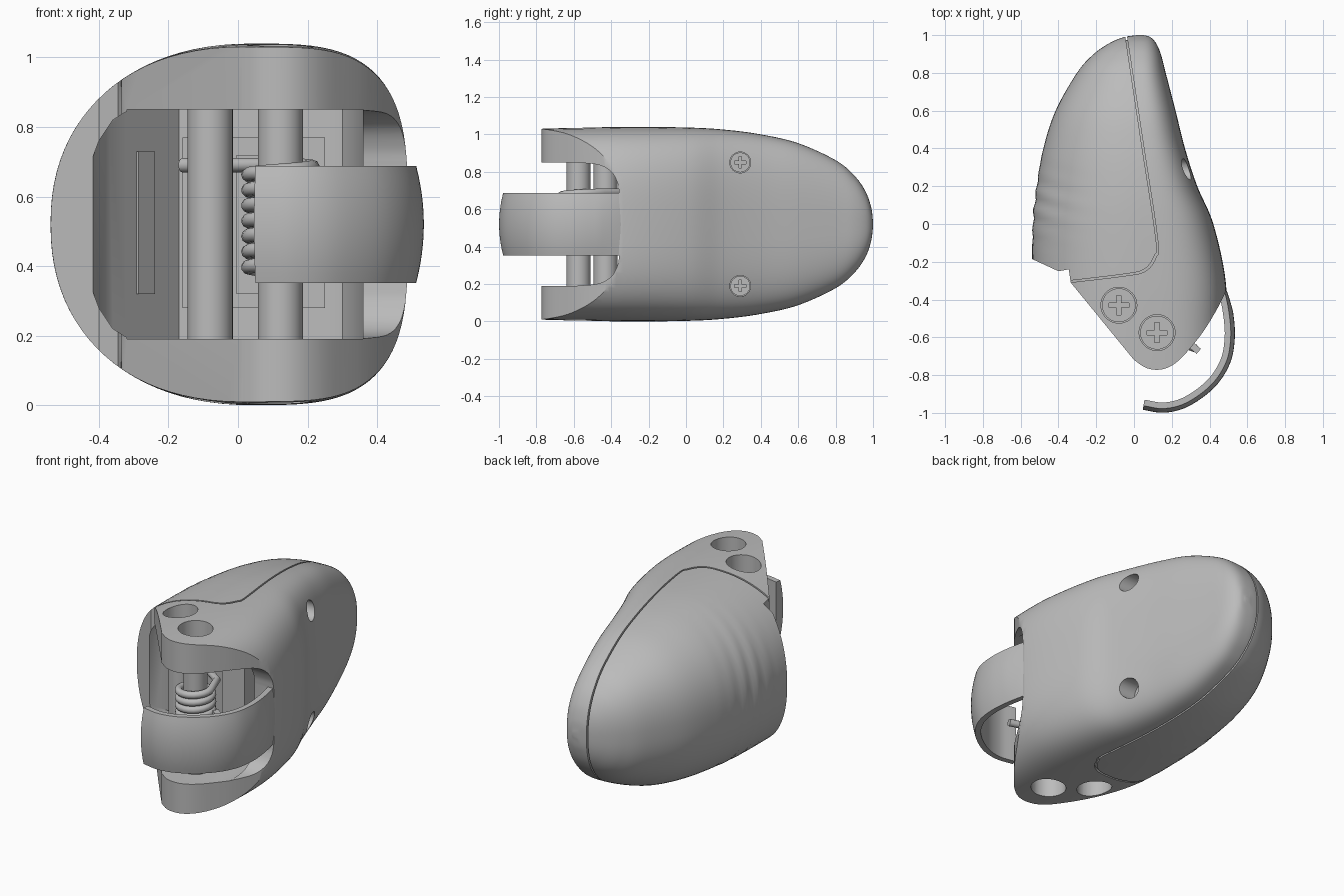
import bpy, bmesh
from math import sin, cos, pi, radians, exp
from mathutils import Matrix, Vector

if "Cube" in bpy.data.objects:
    bpy.data.objects.remove(bpy.data.objects["Cube"])

MID = 0.52  # height of the symmetry plane
grey = bpy.data.materials.new("plain grey")
grey.use_nodes = True
grey.diffuse_color = (0.5, 0.5, 0.5, 1)
grey.node_tree.nodes["Principled BSDF"].inputs["Base Color"].default_value = grey.diffuse_color


def make(name, bm):
    bmesh.ops.recalc_face_normals(bm, faces=bm.faces)
    mesh = bpy.data.meshes.new(name)
    bm.to_mesh(mesh)
    bm.free()
    mesh.materials.append(grey)
    ob = bpy.data.objects.new(name, mesh)
    bpy.context.collection.objects.link(ob)
    return ob


def activate(ob):
    bpy.ops.object.select_all(action='DESELECT')
    ob.select_set(True)
    bpy.context.view_layer.objects.active = ob


def smooth(ob, angle=35):
    activate(ob)
    bpy.ops.object.shade_smooth_by_angle(angle=radians(angle))


def loft(name, rings):
    bm = bmesh.new()
    loops = [[bm.verts.new(p) for p in r] for r in rings]
    n = len(loops[0])
    for a, b in zip(loops, loops[1:]):
        for i in range(n):
            bm.faces.new((a[i], a[(i + 1) % n], b[(i + 1) % n], b[i]))
    bm.faces.new(loops[0])
    bm.faces.new(loops[-1])
    return make(name, bm)


def prism(name, axis, pts, low, high):
    """Extrude a flat outline along the x, y or z axis."""
    place = {'X': lambda u, v, w: (w, u, v), 'Y': lambda u, v, w: (u, w, v),
             'Z': lambda u, v, w: (u, v, w)}[axis]
    return loft(name, [[place(u, v, w) for u, v in pts] for w in (low, high)])


def box(name, size, matrix):
    bm = bmesh.new()
    bmesh.ops.create_cube(bm, size=1, matrix=matrix @ Matrix.Diagonal((*size, 1)))
    return make(name, bm)


def cylinder(name, radius, length, matrix, sides=40):
    bm = bmesh.new()
    bmesh.ops.create_cone(bm, cap_ends=True, segments=sides, radius1=radius,
                          radius2=radius, depth=length, matrix=matrix)
    return make(name, bm)


def boolean(ob, cutter, operation='DIFFERENCE'):
    mod = ob.modifiers.new("cut", 'BOOLEAN')
    mod.object, mod.operation, mod.solver = cutter, operation, 'EXACT'
    activate(ob)
    bpy.ops.object.modifier_apply(modifier=mod.name)
    bpy.data.objects.remove(cutter)


def spline(keys, steps):
    """Catmull-Rom curve through the given tuples."""
    k = [Vector(p) for p in keys]
    k = [k[0] * 2 - k[1]] + k + [k[-1] * 2 - k[-2]]
    out = []
    for a, b, c, d in zip(k, k[1:], k[2:], k[3:]):
        for s in range(steps):
            t = s / steps
            out.append(0.5 * (2 * b + (c - a) * t + (2 * a - 5 * b + 4 * c - d) * t * t
                              + (3 * b - a - 3 * c + d) * t ** 3))
    return out + [k[-2]]


def tube(name, points, radius):
    curve = bpy.data.curves.new(name, 'CURVE')
    curve.dimensions, curve.bevel_depth, curve.bevel_resolution = '3D', radius, 3
    curve.use_fill_caps = True
    sp = curve.splines.new('POLY')
    sp.points.add(len(points) - 1)
    for p, co in zip(sp.points, points):
        p.co = (*co, 1)
    curve.materials.append(grey)
    ob = bpy.data.objects.new(name, curve)
    bpy.context.collection.objects.link(ob)
    activate(ob)
    bpy.ops.object.convert(target='MESH')
    smooth(bpy.context.object, 50)


# Body hull: round on the palm side, squarer on the other towards the front
def section(y, xl, xr, h, sides=96):
    xc = min(max(0.04 - 0.02 * y, xl + 0.01), xr - 0.005)
    back = min(max((y - 0.2) / 0.8, 0), 1)
    ring = []
    for i in range(sides):
        a = 2 * pi * i / sides
        c, s = cos(a), sin(a)
        p = 2 / (3.3 - 0.6 * back) if c > 0 else 2 / (2.2 + 0.2 * back)
        x = abs(c) ** p * ((xr - xc) if c > 0 else (xl - xc))
        z = abs(s) ** p * h * (1 if s > 0 else -1)
        if c < 0:  # shallow grip ripples, running diagonally
            x += 0.005 * c * c * sin(2 * pi * (y + 0.1 * s * s) / 0.1) * exp(-((y - 0.08) / 0.17) ** 2)
        ring.append((xc + x, y, MID + z))
    return ring


stations = spline([(-0.95, -0.54, 0.49, 0.505), (-0.6, -0.54, 0.49, 0.515),
                   (-0.3, -0.54, 0.485, 0.52), (0, -0.535, 0.42, 0.517),
                   (0.2, -0.515, 0.335, 0.506), (0.4, -0.48, 0.27, 0.48),
                   (0.6, -0.415, 0.22, 0.433), (0.8, -0.302, 0.168, 0.342),
                   (0.9, -0.213, 0.142, 0.26), (0.96, -0.125, 0.115, 0.175),
                   (0.99, -0.05, 0.085, 0.09), (1.0, 0.02, 0.05, 0.015)], 8)
body = loft("body", [section(*s) for s in stations])

# Trim the hull to its plan outline, with the rounded nose of the arms
nose = spline([(0, -0.72), (0.06, -0.76), (0.12, -0.772), (0.18, -0.76), (0.24, -0.72),
               (0.30, -0.655), (0.37, -0.565), (0.44, -0.45), (0.49, -0.35)], 4)
plan = [(-0.7, -0.12), (-0.53, -0.19), (-0.40, -0.25), (-0.345, -0.24), (-0.335, -0.31)]
plan += [tuple(p) for p in nose] + [(0.7, -0.3), (0.7, 1.2), (-0.7, 1.2)]
boolean(body, prism("plan", 'Z', plan, -0.3, 1.4), 'INTERSECT')

# Front cavity, with rounded corners on the palm side
hollow = [(-0.42, -1.2), (-0.42, -0.25), (-0.37, -0.12), (-0.17, 0.1), (0.24, 0.1),
          (0.3, 0.07), (0.33, 0), (0.36, -0.3), (0.36, -1.2)]
cavity = prism("cavity", 'Z', hollow, MID - 0.33, MID + 0.33)
corner = [(0.5, 0.4), (-0.3, 0.4), (-0.32, 0.325), (-0.36, 0.3), (-0.4, 0.24), (-0.43, 0.16)]
mouth = [(x, MID + z) for x, z in corner] + [(x, MID - z) for x, z in reversed(corner)]
boolean(cavity, prism("mouth", 'Y', mouth, -1.4, 0.4), 'INTERSECT')
boolean(body, cavity)

# Side slots around the lever
upper = spline([(-0.6, 0.33), (-0.47, 0.318), (-0.4, 0.28), (-0.366, 0.22), (-0.357, 0.165)], 5)
slot = [(-1.2, 0.33)] + [tuple(p) for p in upper]
slot = [(y, MID + z) for y, z in slot] + [(y, MID - z) for y, z in reversed(slot)]
boolean(body, prism("slot", 'X', slot, 0.3, 1))


# Recessed cross-head screws
def screw(name, matrix, radius, depth):
    boolean(body, cylinder("bore", radius, 0.6, matrix @ Matrix.Translation((0, 0, 0.3 - depth))))
    base = matrix @ Matrix.Translation((0, 0, -depth))
    head = cylinder(name, radius * 0.94, 0.03, base)
    for turn in (0, pi / 2):
        boolean(head, box("cross", (1.1 * radius, 0.26 * radius, 0.03), base
                          @ Matrix.Translation((0, 0, 0.015)) @ Matrix.Rotation(turn, 4, 'Z')))
    smooth(head)


pins = [(-0.08, -0.43), (0.122, -0.575)]
for n, (x, y) in enumerate(pins, 1):
    screw(f"top_screw_{n}", Matrix.Translation((x, y, 1.025)), 0.095, 0.125)
    screw(f"bottom_screw_{n}", Matrix.Translation((x, y, 0.015)) @ Matrix.Rotation(pi, 4, 'X'),
          0.095, 0.125)
    smooth(cylinder(f"pin_{n}", 0.065, 0.7, Matrix.Translation((x, y, MID))))
for n, z in enumerate((0.19, 0.85), 1):
    screw(f"side_screw_{n}", Matrix.Translation((0.28, 0.29, z)) @ Matrix.Rotation(pi / 2, 4, 'Y'),
          0.056, 0.1)

# Shallow seam around the palm shell: a ribbon kept outside a shrunken core
seam = spline([(-0.035, 0.98), (0.045, 0.45), (0.125, -0.08), (0.115, -0.18), (0.06, -0.25),
               (-0.05, -0.275), (-0.34, -0.31)], 6)
seam = [Vector((-0.052, 1.1))] + seam + [Vector((-0.6, -0.34))]
inside = [(p.x - 0.009, p.y + 0.009 * (p.y < -0.1)) for p in seam]
ribbon = prism("ribbon", 'Z', [tuple(p) for p in seam] + inside[::-1], -0.4, 1.5)
core = [section(0.985 * y, xl + 0.015, xr - 0.015, h - 0.015)
        for y, xl, xr, h in stations if h > 0.08]
boolean(ribbon, loft("core", core))
boolean(body, ribbon)
smooth(body)

# Curved finger lever, slightly crowned across its width
path = spline([(0.445, -0.25), (0.478, -0.35), (0.503, -0.47), (0.512, -0.6), (0.488, -0.73),
               (0.41, -0.85), (0.28, -0.945), (0.16, -0.977), (0.05, -0.962)], 6)
rings = []
for i, p in enumerate(path):
    t = (path[min(i + 1, len(path) - 1)] - path[max(i - 1, 0)]).normalized()
    out = Vector((-t.y, t.x))
    ring = []
    for k in range(-6, 7):
        q = p + out * (0.022 * (1 - (k / 6) ** 2) * min(1, i / 12))
        ring.append((q.x, q.y, MID + 0.168 * k / 6))
    inner = p - out * 0.032
    rings.append(ring + [(inner.x, inner.y, MID + 0.168), (inner.x, inner.y, MID - 0.168)])
smooth(loft("finger_lever", rings), 40)

# Torsion spring round the front pin, with its two legs
px, py = pins[1]
turns, per = 7, 24
coil = [(px + 0.092 * cos(2 * pi * i / per), py + 0.092 * sin(2 * pi * i / per),
         0.375 + 0.31 * i / (turns * per)) for i in range(turns * per + 1)]
tube("spring", [(0.33, -0.66, 0.375), (0.2, -0.62, 0.375)] + coil
     + [(px + 0.05, py + 0.13, 0.69), (-0.16, -0.22, 0.69)], 0.021)
box("spring_stub", (0.06, 0.035, 0.035), Matrix.Translation((0.32, -0.655, 0.6))
    @ Matrix.Rotation(-0.7, 4, 'Z'))

# Mechanism inside the cavity
box("back_plate", (0.41, 0.02, 0.49), Matrix.Translation((0.045, 0.09, 0.525)))
box("centre_block", (0.15, 0.25, 0.4), Matrix.Translation((0.07, -0.02, 0.52)))
box("side_plate", (0.07, 0.016, 0.41), Matrix.Translation((-0.268, -0.01, 0.525))
    @ Matrix.Rotation(0.83, 4, 'Z'))
